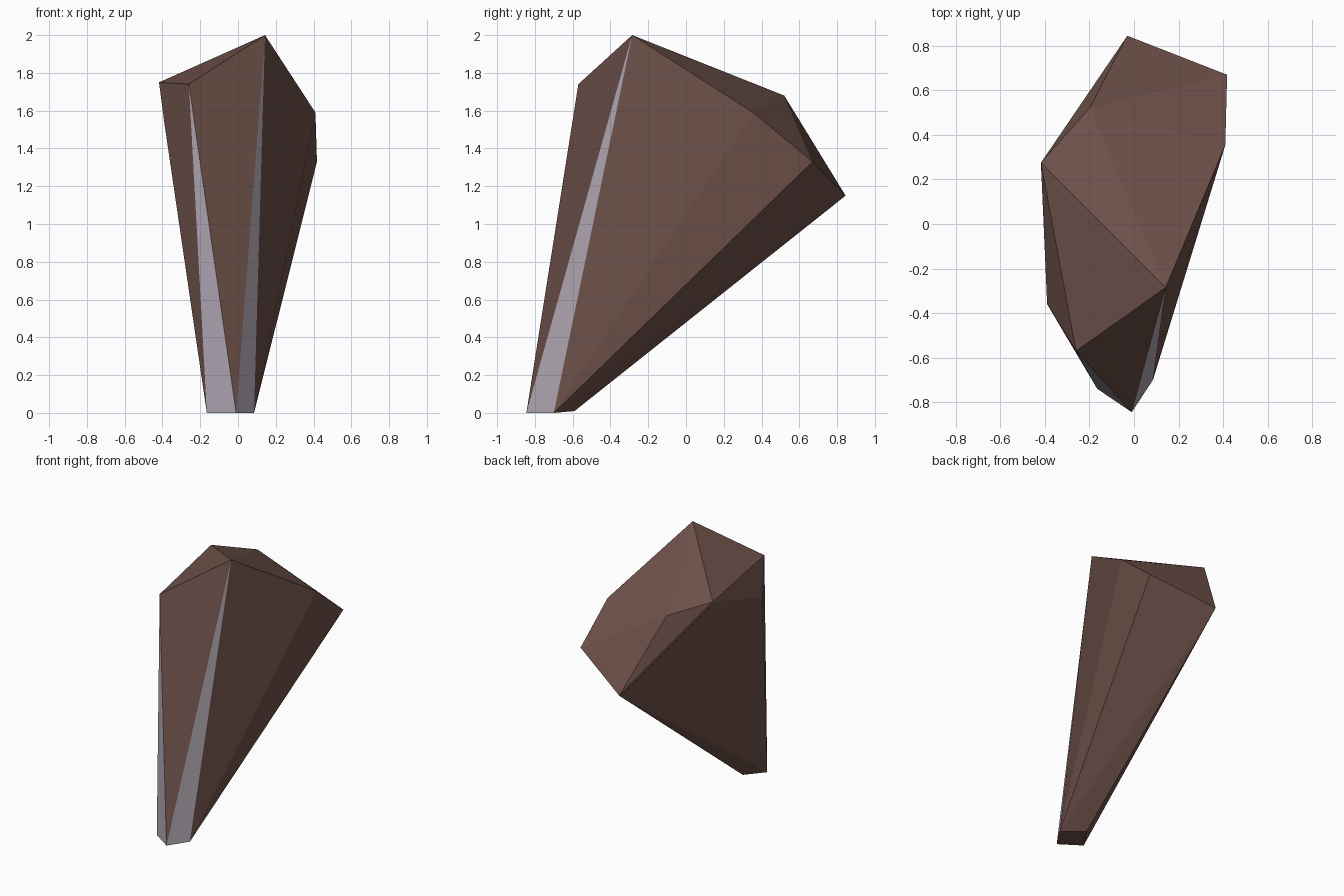
import bpy, bmesh

if "Cube" in bpy.data.objects:
    bpy.data.objects.remove(bpy.data.objects["Cube"])


def material(name, rgb):
    m = bpy.data.materials.new(name)
    m.diffuse_color = (*rgb, 1.0)
    m.use_nodes = True
    m.node_tree.nodes["Principled BSDF"].inputs["Base Color"].default_value = m.diffuse_color
    return m


# Small foot on the ground, then the wide leaning crown
foot = [(-0.165, -0.74, 0.0), (-0.01, -0.845, 0.0),
        (0.085, -0.70, 0.0), (-0.065, -0.59, 0.01)]
crown = [(-0.26, -0.57, 1.74), (0.143, -0.285, 2.0), (0.41, 0.355, 1.59),
         (0.418, 0.67, 1.33), (-0.03, 0.845, 1.15), (-0.2, 0.52, 1.68),
         (-0.418, 0.275, 1.75), (-0.39, -0.36, 1.535)]

# Faceted rock shard: the convex skin around foot and crown
bm = bmesh.new()
for p in foot + crown:
    bm.verts.new(p)
bmesh.ops.convex_hull(bm, input=bm.verts[:])
bmesh.ops.recalc_face_normals(bm, faces=bm.faces[:])

# Pale slivers: the two facets rising from the foot's front tip
for f in bm.faces:
    low = [v for v in f.verts if v.co.z < 0.1]
    if len(low) == 2 and min(v.co.y for v in low) < -0.8:
        f.material_index = 1

mesh = bpy.data.meshes.new("rock_shard")
bm.to_mesh(mesh)
bm.free()
mesh.materials.append(material("brown stone", (0.156, 0.082, 0.068)))
mesh.materials.append(material("pale grey stone", (0.434, 0.386, 0.451)))
bpy.context.collection.objects.link(bpy.data.objects.new("rock_shard", mesh))
